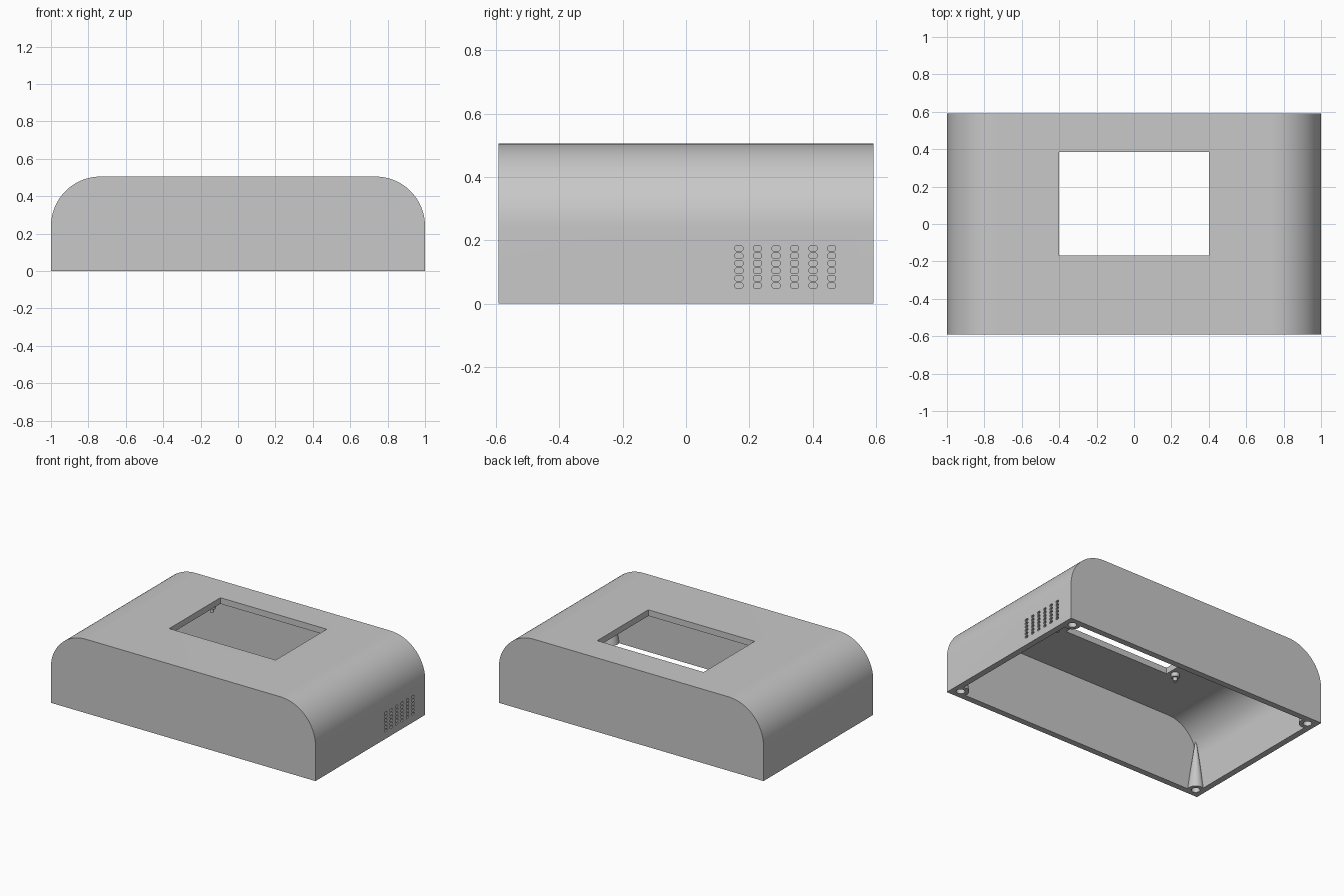
import bpy, bmesh, math
from mathutils import Matrix, Vector

if "Cube" in bpy.data.objects:
    bpy.data.objects.remove(bpy.data.objects["Cube"])

W, D, H = 1.0, 0.592, 0.505      # half width, half depth, height
WALL, R = 0.042, 0.265           # wall thickness, shoulder radius

grey = bpy.data.materials.new("plain_grey")
grey.use_nodes = True
grey.diffuse_color = (0.58, 0.58, 0.58, 1)
grey.node_tree.nodes["Principled BSDF"].inputs["Base Color"].default_value = (0.58, 0.58, 0.58, 1)


def make(name, bm):
    bmesh.ops.recalc_face_normals(bm, faces=bm.faces[:])
    mesh = bpy.data.meshes.new(name)
    bm.to_mesh(mesh)
    bm.free()
    obj = bpy.data.objects.new(name, mesh)
    mesh.materials.append(grey)
    bpy.context.collection.objects.link(obj)
    return obj


def prism(bm, points, push):
    """Extrude a closed outline along the push vector."""
    face = bm.faces.new([bm.verts.new(p) for p in points])
    new = bmesh.ops.extrude_face_region(bm, geom=[face])["geom"]
    verts = [v for v in new if isinstance(v, bmesh.types.BMVert)]
    bmesh.ops.translate(bm, verts=verts, vec=push)


def block(half_w, half_d, height, radius, bottom):
    """Box with two rounded upper shoulders running front to back."""
    arc = [(half_w - radius + radius * math.cos(a), height - radius + radius * math.sin(a))
           for a in (math.pi / 2 * i / 24 for i in range(25))]
    outline = [(half_w, bottom)] + arc
    outline += [(-x, z) for x, z in reversed(outline)]
    bm = bmesh.new()
    prism(bm, [(x, -half_d, z) for x, z in outline], (0, 2 * half_d, 0))
    return bm


def cone(bm, x, y, z0, z1, r0, r1):
    bmesh.ops.create_cone(bm, cap_ends=True, segments=32, radius1=r0, radius2=r1, depth=z1 - z0,
                          matrix=Matrix.Translation((x, y, (z0 + z1) / 2)))


def cut(obj, cutter):
    mod = obj.modifiers.new("cut", "BOOLEAN")
    mod.operation, mod.solver, mod.object = "DIFFERENCE", "EXACT", cutter
    bpy.context.view_layer.objects.active = obj
    bpy.ops.object.modifier_apply(modifier=mod.name)


# Hollow housing, open underneath
housing = make("housing", block(W, D, H, R, 0))
cavity = make("cavity_cutter", block(W - WALL, D - WALL, H - WALL, R - WALL, -0.1))

# Display window in the top
bm = bmesh.new()
bmesh.ops.create_cube(bm, size=1, matrix=Matrix.Translation((0, 0.108, H))
                      @ Matrix.Diagonal((0.804, 0.552, 0.3, 1)))
window = make("window_cutter", bm)

# Grid of ventilation slots through one side wall
bm = bmesh.new()
sw, sh, c = 0.0125, 0.0085, 0.004
for col in range(6):
    for row in range(6):
        y, z = 0.167 + 0.0586 * col, 0.057 + 0.0235 * row
        outline = [(sw, sh - c), (sw - c, sh), (c - sw, sh), (-sw, sh - c),
                   (-sw, c - sh), (c - sw, -sh), (sw - c, -sh), (sw, c - sh)]
        prism(bm, [(W - 0.1, y + a, z + b) for a, b in outline], (0.2, 0, 0))
slots = make("slot_cutter", bm)

# Tapered corner bosses with screw holes
corners = [(sx * (W - 0.06), sy * (D - 0.06)) for sx in (-1, 1) for sy in (-1, 1)]
bm = bmesh.new()
for x, y in corners:
    cone(bm, x, y, 0, 0.34, 0.053, 0.004)
bosses = make("corner_bosses", bm)
bm = bmesh.new()
for x, y in corners:
    cone(bm, x, y, -0.05, 0.08, 0.027, 0.027)
holes = make("screw_hole_cutter", bm)

# Short display mounting pegs under the top
bm = bmesh.new()
for x in (-0.444, 0.5):
    for y in (-0.136, 0.352):
        cone(bm, x, y, 0.435, H - 0.02, 0.025, 0.025)
        cone(bm, x, y, 0.41, 0.44, 0.013, 0.013)
pegs = make("display_pegs", bm)

for cutter in (cavity, window, slots, holes):
    cut(housing, cutter)
cut(bosses, holes)
for cutter in (cavity, window, slots, holes):
    bpy.data.objects.remove(cutter)

# Smooth shoulders and round parts, crisp edges elsewhere
bpy.ops.object.select_all(action="DESELECT")
for obj in (housing, bosses, pegs):
    obj.select_set(True)
bpy.context.view_layer.objects.active = housing
bpy.ops.object.shade_smooth_by_angle(angle=math.radians(30))
